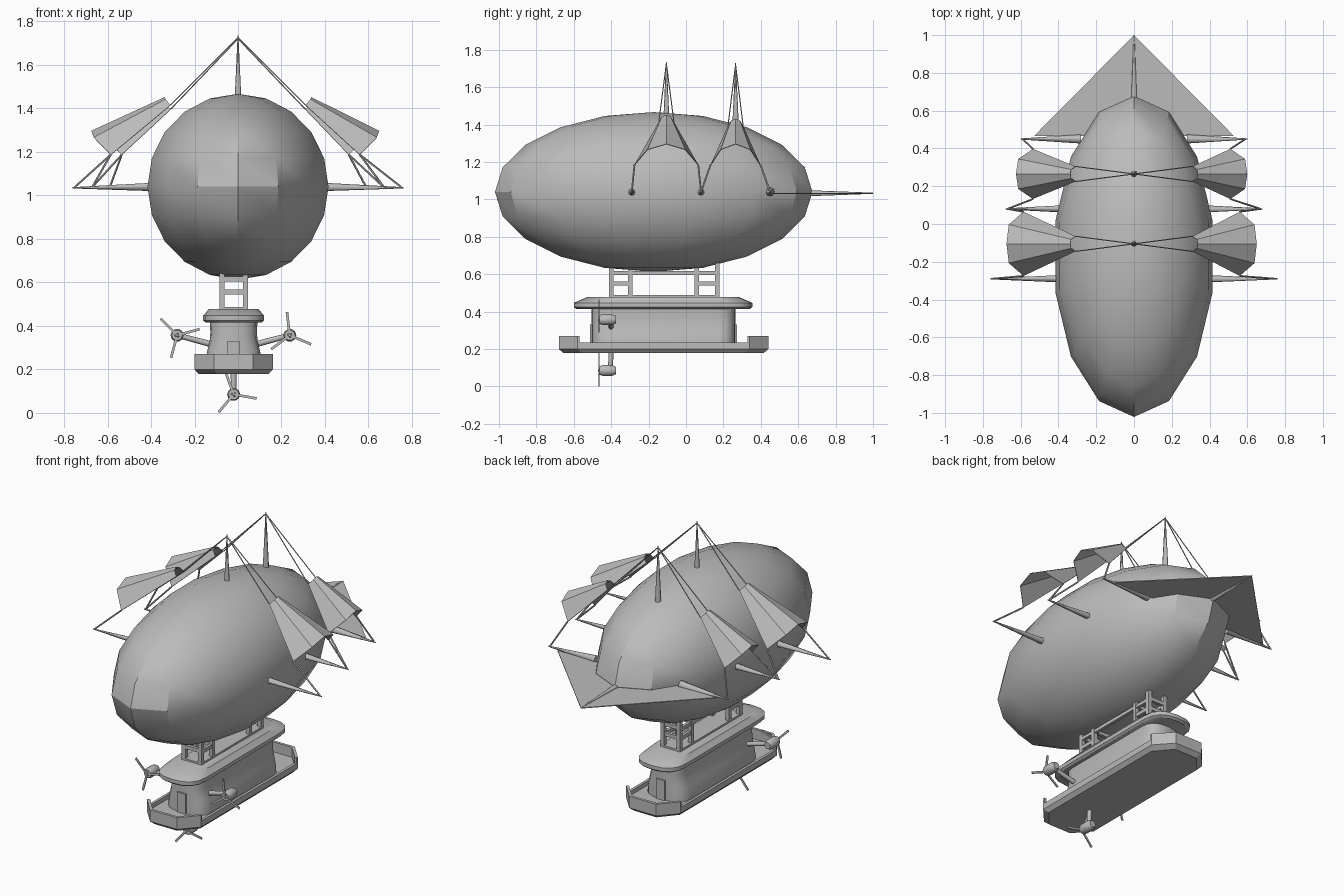
import bpy, bmesh, math
from mathutils import Vector, Matrix

if "Cube" in bpy.data.objects:
    bpy.data.objects.remove(bpy.data.objects["Cube"])

GREY = bpy.data.materials.new("plain_grey")
GREY.diffuse_color = (0.5, 0.5, 0.5, 1)
GREY.use_nodes = True
GREY.node_tree.nodes["Principled BSDF"].inputs["Base Color"].default_value = GREY.diffuse_color
CX = -0.02          # the gondola hangs slightly off centre
ZB = 1.04           # height of the balloon axis


def finish(name, bm, smooth=None):
    bmesh.ops.recalc_face_normals(bm, faces=bm.faces)
    me = bpy.data.meshes.new(name)
    bm.to_mesh(me)
    bm.free()
    me.materials.append(GREY)
    ob = bpy.data.objects.new(name, me)
    bpy.context.collection.objects.link(ob)
    if smooth:
        bpy.ops.object.select_all(action='DESELECT')
        bpy.context.view_layer.objects.active = ob
        ob.select_set(True)
        bpy.ops.object.shade_smooth_by_angle(angle=math.radians(smooth))
    return ob


def loft(name, loops, closed=True, caps=True, smooth=None):
    bm = bmesh.new()
    rows = [[bm.verts.new(p) for p in loop] for loop in loops]
    n = len(rows[0])
    for a, b in zip(rows, rows[1:]):
        for i in range(n if closed else n - 1):
            j = (i + 1) % n
            bm.faces.new((a[i], a[j], b[j], b[i]))
    if caps:
        bm.faces.new(rows[0])
        bm.faces.new(rows[-1])
    return finish(name, bm, smooth)


def prism(name, pts, z0, z1):
    return loft(name, [[(x, y, z) for x, y in pts] for z in (z0, z1)])


def box(name, x0, x1, y0, y1, z0, z1):
    return prism(name, [(x0, y0), (x1, y0), (x1, y1), (x0, y1)], z0, z1)


def rod(name, a, b, r0, r1=None, sides=8):
    a, b = Vector(a), Vector(b)
    bm = bmesh.new()
    rot = (b - a).to_track_quat('Z', 'Y').to_matrix().to_4x4()
    bmesh.ops.create_cone(bm, cap_ends=True, segments=sides, radius1=r0,
                          radius2=r0 if r1 is None else r1, depth=(b - a).length,
                          matrix=Matrix.Translation((a + b) / 2) @ rot)
    return finish(name, bm, 50 if sides > 5 else None)


# balloon: stretched sphere, poles up and down
bm = bmesh.new()
bmesh.ops.create_uvsphere(bm, u_segments=14, v_segments=10, radius=1)
bmesh.ops.scale(bm, vec=(0.427, 0.849, 0.427), verts=bm.verts)
bmesh.ops.translate(bm, vec=(0, -0.1725, ZB), verts=bm.verts)
finish("balloon", bm, 30)

# side spars, tail spar and tail fin
SPARS = [(-0.29, 0.76), (0.08, 0.68), (0.45, 0.60)]
for y, tip in SPARS:
    for s in (-1, 1):
        rod("side_spar", (s * 0.28, y, ZB), (s * tip, y, 1.035), 0.024, 0.003)
rod("tail_spar", (0, 0.55, 1.033), (0, 1.0, 1.033), 0.02, 0.003)
prism("tail_fin", [(0, 1.0), (-0.53, 0.465), (0.53, 0.465)], 1.03, 1.035)

# masts, fan sails and rigging
for k, (ym, ztip) in enumerate([(-0.105, 1.735), (0.265, 1.73)]):
    rod("mast", (0, ym, 1.34), (0, ym, ztip), 0.02, 0.002)
    f = (1, 0.78)[k]
    for s in (-1, 1):
        out = (0.675 if s < 0 else 0.65) - 0.05 * k
        top, low = [], []
        for t, drop, inn in ((-1, 0.11, 0.09), (-0.6, 0.03, 0.012), (0, 0, 0),
                             (0.6, 0.03, 0.012), (1, 0.11, 0.09)):
            top.append((s * (0.337 - inn * 0.3), ym + t * 0.04, 1.452 - 0.02 * k - drop * 0.33))
            low.append((s * (out - inn), ym + t * 0.17 * f, 1.297 - drop))
        sail = loft("fan_sail", [top, low], closed=False, caps=False)
        sol = sail.modifiers.new("thickness", 'SOLIDIFY')
        sol.thickness = 0.004
        for i, (sy, tip) in ((0, SPARS[k]), (-1, SPARS[k + 1])):
            rod("mast_rope", (0, ym, ztip - 0.01), top[i], 0.003, sides=5)
            rod("spar_rope", low[i], (s * (tip - 0.01), sy, 1.038), 0.005, sides=5)


# hull: long octagon with raised ends
def octagon(hw, fw, y0, y1, ch):
    half = [(hw, y1 - ch), (fw, y1), (-fw, y1), (-hw, y1 - ch)]
    return half + [(x, y0 + y1 - y) for x, y in reversed(half)]


def shape(pts, z):
    return [(x + CX, y, z) for x, y in pts]


HY0, HY1, HW = -0.68, 0.44, 0.18
loft("hull", [shape(octagon(0.16, 0.075, HY0 + 0.025, HY1 - 0.025, 0.10), 0.178),
              shape(octagon(HW, 0.09, HY0, HY1, 0.10), 0.2),
              shape(octagon(HW, 0.09, HY0, HY1, 0.10), 0.21)])
for name, ye, d in (("front_bulwark", HY0, 1), ("rear_bulwark", HY1, -1)):
    outer = [(-HW, 0.11), (-HW, 0.10), (-0.09, 0), (0.09, 0), (HW, 0.10), (HW, 0.11)]
    inner = [(-HW + .016, 0.11), (-HW + .016, 0.106), (-0.082, 0.016),
             (0.082, 0.016), (HW - .016, 0.106), (HW - .016, 0.11)]
    prism(name, [(x + CX, ye + d * y) for x, y in outer + inner[::-1]], 0.205, 0.27)
for s in (-1, 1):
    a, b = sorted((s * HW, s * (HW - 0.016)))
    box("side_rail", CX + a, CX + b, HY0 + 0.10, HY1 - 0.10, 0.205, 0.235)


# cabin and roof: round-ended plans
def capsule(hw, y0, y1, depth, n=8):
    pts = []
    for c, d, start in ((y1 - depth, depth, 0), (y0 + depth, depth, math.pi)):
        for i in range(n + 1):
            a = start + math.pi * i / n
            # squarish ends
            cx, sy = math.cos(a), math.sin(a)
            pts.append((hw * math.copysign(abs(cx) ** 0.8, cx),
                        c + d * math.copysign(abs(sy) ** 0.8, sy)))
    return pts


loft("cabin", [shape(capsule(hw, -0.505, 0.265, 0.09), z) for z, hw in
               ((0.2, 0.132), (0.25, 0.129), (0.29, 0.12), (0.33, 0.11), (0.37, 0.107), (0.43, 0.11))],
     smooth=35)
loft("roof", [shape(capsule(hw, -0.6 + d, 0.355 - d, 0.13), z) for z, hw, d in
              ((0.415, 0.128, 0.012), (0.425, 0.14, 0), (0.447, 0.14, 0), (0.477, 0.115, 0.07))],
     smooth=35)
for name, y0, y1 in (("front_door", -0.512, -0.48), ("rear_door", 0.24, 0.272)):
    box(name, CX - 0.028, CX + 0.028, y0, y1, 0.2, 0.33)

# hanger frame between roof and balloon
LEGS = [(-0.412, -0.285), (0.045, 0.178)]
box("hanger_base", CX - 0.066, CX + 0.066, -0.412, 0.178, 0.47, 0.488)
for y0, y1 in LEGS:
    for y in (y0, y1 - 0.024):
        for s in (-1, 1):
            box("hanger_post", CX + s * 0.054 - 0.012, CX + s * 0.054 + 0.012,
                y, y + 0.024, 0.475, 0.67)
        for z in (0.545, 0.605):
            box("hanger_cross_bar", CX - 0.06, CX + 0.06, y + 0.003, y + 0.021, z, z + 0.022)
    for s in (-1, 1):
        box("hanger_side_bar", CX + s * 0.054 - 0.009, CX + s * 0.054 + 0.009, y0, y1, 0.54, 0.562)
for s in (-1, 1):
    box("hanger_long_beam", CX + s * 0.054 - 0.009, CX + s * 0.054 + 0.009, -0.41, 0.175, 0.597, 0.617)

# three engines with three-bladed propellers
for px, pz, a0, foot in ((-0.28, 0.357, 15, (CX - 0.1, 0.315)),
                         (0.238, 0.357, -23, (CX + 0.1, 0.315)),
                         (CX, 0.085, -10, (CX, 0.19))):
    prof = [(-0.47, 0.006), (-0.462, 0.012), (-0.462, 0.024), (-0.445, 0.03),
            (-0.395, 0.03), (-0.373, 0.02)]
    loft("engine", [[(px + r * math.cos(i * math.pi / 5), y, pz + r * math.sin(i * math.pi / 5))
                     for i in range(10)] for y, r in prof], smooth=40)
    rod("engine_strut", (px, -0.405, pz), (foot[0], -0.4, foot[1]), 0.012, 0.014)
    for b in range(3):
        blade = box("propeller_blade", 0, 0.107, -0.003, 0.003, -0.006, 0.006)
        blade.location = (px, -0.465, pz)
        blade.rotation_euler = (0, -math.radians(a0 + 120 * b), 0)
